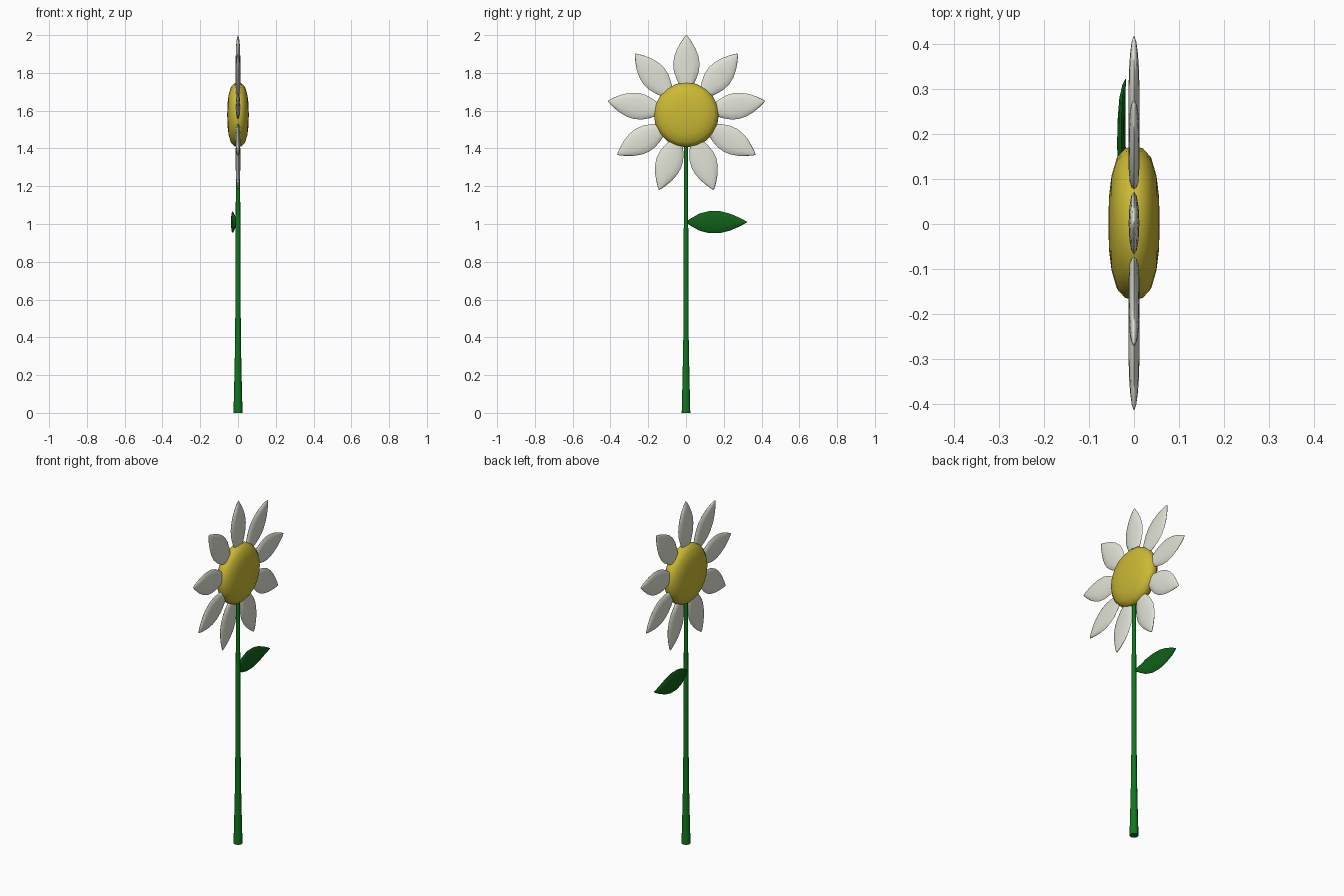
import bpy, bmesh, math
from mathutils import Vector, Matrix

if "Cube" in bpy.data.objects:
    bpy.data.objects.remove(bpy.data.objects["Cube"])

X, Y, Z = Vector((1, 0, 0)), Vector((0, 1, 0)), Vector((0, 0, 1))
HEAD = Vector((0, 0.002, 1.578))


def material(name, colour):
    m = bpy.data.materials.new(name)
    m.diffuse_color = (*colour, 1)
    m.use_nodes = True
    m.node_tree.nodes["Principled BSDF"].inputs["Base Color"].default_value = m.diffuse_color
    return m


petal_white = material("petal white", (0.75, 0.76, 0.67))
disc_yellow = material("disc yellow", (0.60, 0.49, 0.035))
stem_green = material("stem green", (0.005, 0.19, 0.012))
leaf_green = material("leaf green", (0.005, 0.12, 0.009))


def loft(name, sections, u, v, sides, mat, matrix=Matrix(), angle=60):
    """Closed tube through elliptical sections: (centre, half size along u, half size along v)."""
    bm = bmesh.new()
    rings = []
    for centre, a, b in sections:
        rings.append([bm.verts.new(Vector(centre)
                                   + u * a * math.cos(math.tau * i / sides)
                                   + v * b * math.sin(math.tau * i / sides))
                      for i in range(sides)])
    for r, s in zip(rings, rings[1:]):
        for i in range(sides):
            j = (i + 1) % sides
            bm.faces.new((r[i], r[j], s[j], s[i]))
    bm.faces.new(rings[0][::-1])
    bm.faces.new(rings[-1])
    bmesh.ops.recalc_face_normals(bm, faces=bm.faces[:])
    mesh = bpy.data.meshes.new(name)
    bm.to_mesh(mesh)
    bm.free()
    mesh.materials.append(mat)
    ob = bpy.data.objects.new(name, mesh)
    bpy.context.collection.objects.link(ob)
    ob.matrix_world = matrix
    bpy.ops.object.select_all(action='DESELECT')
    ob.select_set(True)
    bpy.context.view_layer.objects.active = ob
    bpy.ops.object.shade_smooth_by_angle(angle=math.radians(angle))
    return ob


# Stem: flared foot, slim top running into the flower head
stem = [(0, 0.024), (0.2, 0.019), (0.4, 0.015), (0.75, 0.0135), (1.1, 0.012), (1.48, 0.010)]
loft("stem", [((0, 0, z), r, r) for z, r in stem], X, Y, 10, stem_green)

# Flower centre: flattened cushion turned about the x axis
half = [(0.057, 0.008), (0.0555, 0.06), (0.050, 0.105), (0.038, 0.146), (0.02, 0.166)]
profile = half + [(0, 0.172)] + [(-x, r) for x, r in reversed(half)]
loft("flower_centre", [((x, 0, 0), r, r) for x, r in profile], Y, Z, 20, disc_yellow,
     Matrix.Translation(HEAD), 80)

# Petals: (distance from centre, half width, half thickness)
petal = [(0.10, 0.014, 0.007), (0.15, 0.032, 0.010), (0.19, 0.052, 0.012),
         (0.23, 0.066, 0.012), (0.27, 0.070, 0.012), (0.31, 0.064, 0.012),
         (0.35, 0.049, 0.011), (0.385, 0.029, 0.0085), (0.41, 0.012, 0.005),
         (0.422, 0.002, 0.001)]
for k in range(9):
    spin = Matrix.Translation(HEAD) @ Matrix.Rotation(math.radians(40 * k), 4, 'X')
    loft(f"petal_{k + 1}", [((0, 0, r), w, t) for r, w, t in petal], Y, X, 12,
         petal_white, spin, 80)

# Leaf: (y, x, half height, half thickness), bowed to one side of the stem
leaf = [(0.004, -0.006, 0.006, 0.004), (0.03, -0.014, 0.022, 0.007),
        (0.07, -0.022, 0.045, 0.009), (0.12, -0.027, 0.058, 0.010),
        (0.18, -0.028, 0.058, 0.010), (0.23, -0.028, 0.046, 0.009),
        (0.28, -0.026, 0.025, 0.007), (0.31, -0.022, 0.009, 0.004),
        (0.322, -0.019, 0.002, 0.001)]
loft("leaf", [((x, y, 1.01), h, t) for y, x, h, t in leaf], Z, X, 10, leaf_green, angle=80)
